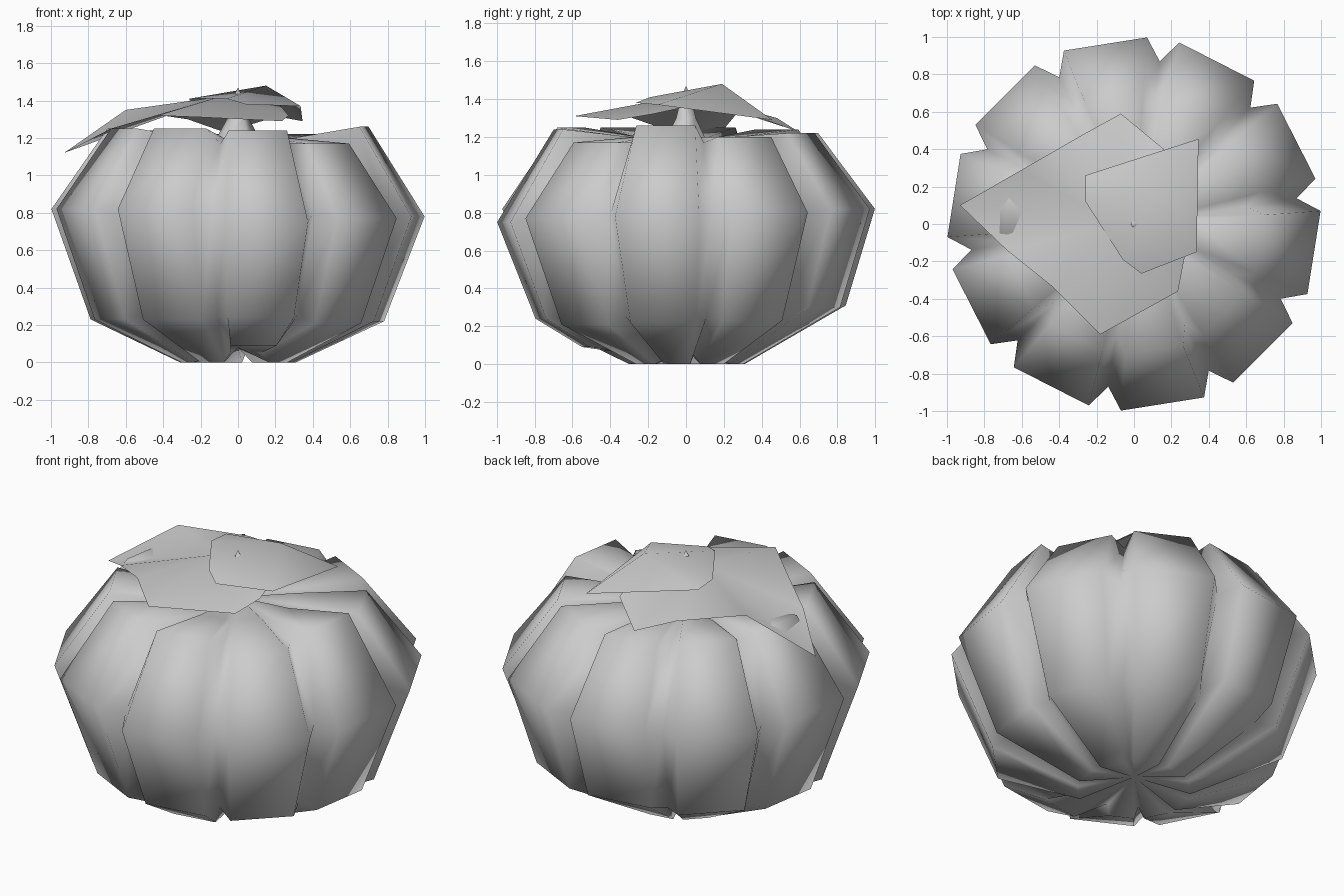
import bpy
import bmesh
from math import cos, sin, radians

cube = bpy.data.objects.get("Cube")
if cube:
    bpy.data.objects.remove(cube)

grey = bpy.data.materials.new("plain_grey")
grey.use_nodes = True
tone = (0.6, 0.6, 0.6, 1)
grey.diffuse_color = tone
grey.node_tree.nodes["Principled BSDF"].inputs["Base Color"].default_value = tone


def finish(name, bm, recalc=True):
    if recalc:
        bmesh.ops.recalc_face_normals(bm, faces=bm.faces)
    for f in bm.faces:
        f.smooth = True
    mesh = bpy.data.meshes.new(name)
    bm.to_mesh(mesh)
    bm.free()
    mesh.materials.append(grey)
    obj = bpy.data.objects.new(name, mesh)
    bpy.context.collection.objects.link(obj)
    return obj


# Ribbed body: ten lobes, each with two corners, parted by a narrow groove
LOBES = 10
top_z = [1.20, 1.22, 1.22, 1.24, 1.25, 1.25, 1.25, 1.24, 1.17, 1.26]
belly_z = [0.80, 0.82, 0.82, 0.80, 0.82, 0.82, 0.82, 0.75, 0.77, 0.78]
low_z = [0.23, 0.30, 0.31, 0.26, 0.23, 0.23, 0.23, 0.24, 0.21, 0.22]


def lobe_profile(i):
    foot = (0.55, 0.09) if i == 7 else (0.31, 0.0)
    return [foot, (0.79 + (low_z[i] - 0.23) * 0.7, low_z[i]),
            (1.0, belly_z[i]), (0.70, top_z[i]), (0.32, 1.2)]


groove = [(0.27, 0.05), (0.70, 0.25), (0.88, 0.79), (0.60, 1.17), (0.28, 1.18)]

bm = bmesh.new()
rings = []
for level in range(len(groove)):
    ring = []
    for i in range(LOBES):
        middle = 27 + 36 * i
        r, z = lobe_profile(i)[level]
        for offset, (radius, height) in ((-13, (r, z)), (13, (r, z)), (18, groove[level])):
            a = radians(middle + offset)
            ring.append(bm.verts.new((radius * cos(a), radius * sin(a), height)))
    rings.append(ring)
count = len(rings[0])
for lower, upper in zip(rings, rings[1:]):
    for j in range(count):
        k = (j + 1) % count
        bm.faces.new((lower[j], lower[k], upper[k], upper[j]))
for ring, height in ((rings[0], 0.08), (rings[-1], 1.19)):
    pole = bm.verts.new((0, 0, height))
    for j in range(count):
        bm.faces.new((ring[j], ring[(j + 1) % count], pole))
finish("ribbed_body", bm)


# Thin leaves: each is a fan of faces around a raised middle
def leaf(name, peak, outline):
    bm = bmesh.new()
    centre = bm.verts.new(peak)
    rim = [bm.verts.new(p) for p in outline]
    for a, b in zip(rim, rim[1:] + rim[:1]):
        face = bm.faces.new((centre, a, b))
        face.normal_update()
        if face.normal.z < 0:
            face.normal_flip()
    return finish(name, bm, recalc=False)


leaf("lower_leaf", (-0.1, 0, 1.42), [
    (-0.93, 0.10, 1.12), (-0.60, 0.29, 1.35), (-0.27, 0.48, 1.30),
    (-0.07, 0.59, 1.23), (0.16, 0.40, 1.30), (0.22, 0.10, 1.38),
    (0.27, -0.18, 1.32), (0.235, -0.36, 1.29), (-0.18, -0.59, 1.31),
    (-0.43, -0.34, 1.32), (-0.68, -0.14, 1.25)])
leaf("upper_leaf", (0.15, 0.19, 1.48), [
    (-0.26, 0.12, 1.41), (-0.26, 0.26, 1.40), (0.345, 0.455, 1.29),
    (0.335, -0.15, 1.37), (0.04, -0.265, 1.38), (-0.06, -0.19, 1.41)])

# Short tapering stem under the leaves, ending in a point
bm = bmesh.new()
previous = None
for radius, height in ((0.12, 1.19), (0.06, 1.30), (0.03, 1.41)):
    ring = [bm.verts.new((radius * cos(radians(60 * s)), radius * sin(radians(60 * s)), height))
            for s in range(6)]
    if previous:
        for s in range(6):
            t = (s + 1) % 6
            bm.faces.new((previous[s], previous[t], ring[t], ring[s]))
    previous = ring
tip = bm.verts.new((0, 0, 1.47))
for s in range(6):
    bm.faces.new((previous[s], previous[(s + 1) % 6], tip))
finish("stem", bm)
